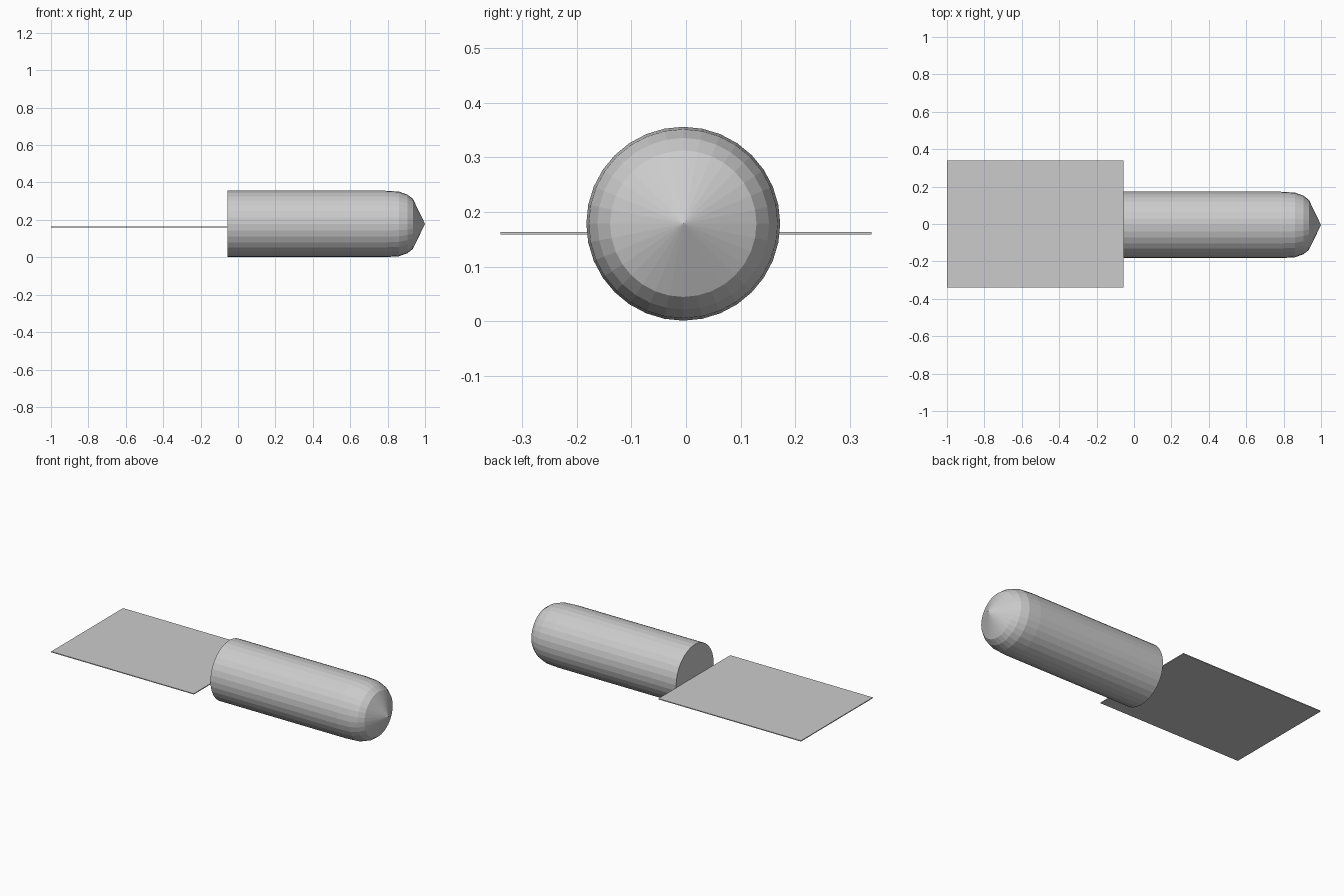
import bpy, bmesh, math

if "Cube" in bpy.data.objects:
    bpy.data.objects.remove(bpy.data.objects["Cube"])

SIDES = 32
CY, CZ = -0.005, 0.1785   # axis of the round body


def add_object(name, bm):
    bmesh.ops.recalc_face_normals(bm, faces=bm.faces)
    mesh = bpy.data.meshes.new(name)
    bm.to_mesh(mesh)
    bm.free()
    obj = bpy.data.objects.new(name, mesh)
    bpy.context.collection.objects.link(obj)
    return obj


# Round body: rings along x, flat closed rear, rounded shoulder, conical tip
profile = [(-0.055, 0.1775), (0.785, 0.1775), (0.86, 0.173),
           (0.905, 0.157), (0.935, 0.134)]
bm = bmesh.new()
rings = []
for x, r in profile:
    angles = [2 * math.pi * i / SIDES for i in range(SIDES)]
    rings.append([bm.verts.new((x, CY + r * math.sin(a), CZ + r * math.cos(a)))
                  for a in angles])
for a, b in zip(rings, rings[1:]):
    for i in range(SIDES):
        j = (i + 1) % SIDES
        bm.faces.new((a[i], a[j], b[j], b[i]))
bm.faces.new(rings[0])
tip = bm.verts.new((1.0, CY, CZ))
for i in range(SIDES):
    bm.faces.new((rings[-1][i], rings[-1][(i + 1) % SIDES], tip))
add_object("round_body", bm)

# Thin flat blade behind the body
bm = bmesh.new()
bmesh.ops.create_cube(bm, size=1)
for v in bm.verts:
    v.co.x = -0.5275 + v.co.x * 0.945
    v.co.y *= 0.68
    v.co.z = 0.161 + v.co.z * 0.005
add_object("flat_blade", bm)
